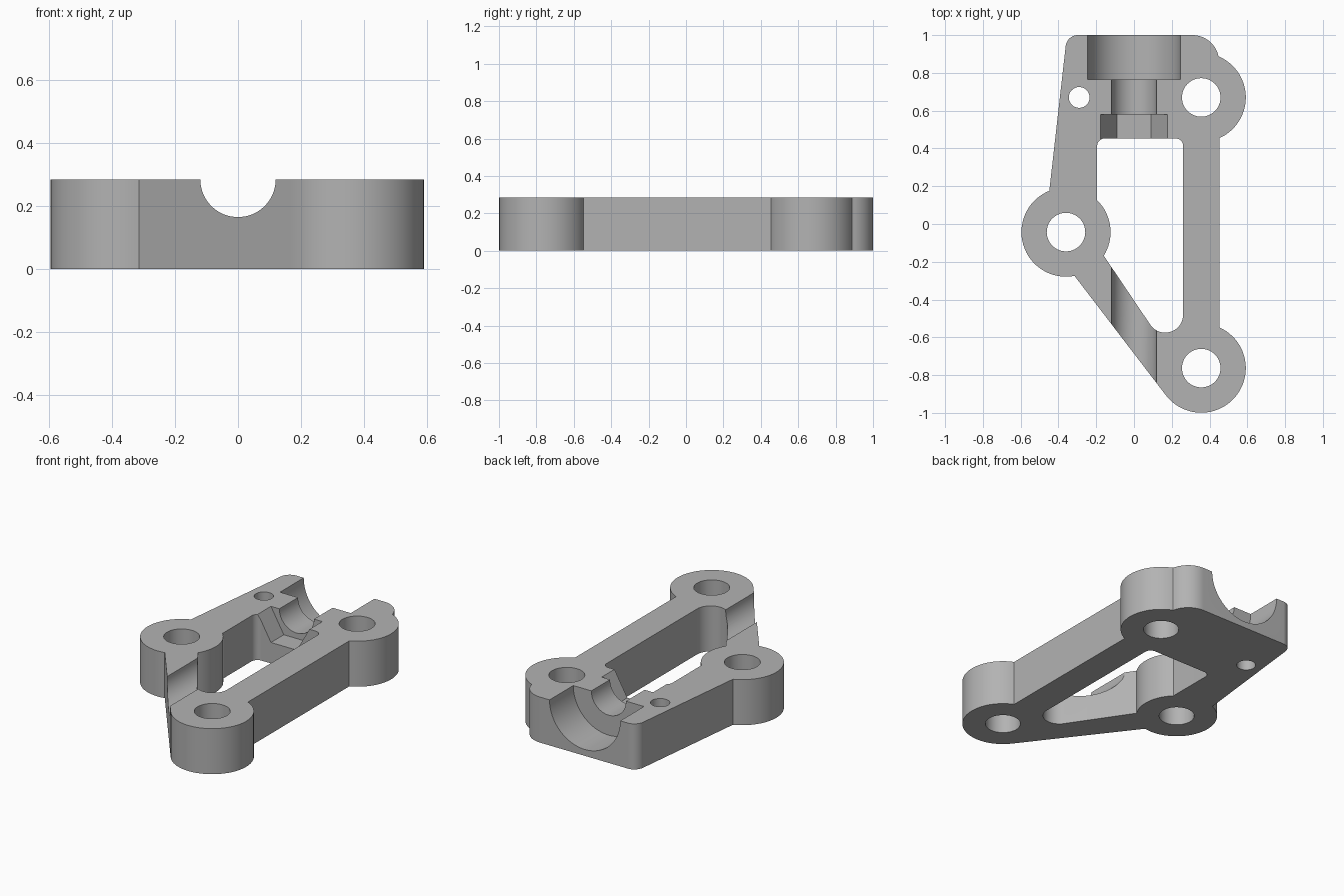
import bpy
from math import cos, sin, radians, pi

cube = bpy.data.objects.get("Cube")
if cube:
    bpy.data.objects.remove(cube, do_unlink=True)

HEIGHT = 0.285
BOSS_R, HOLE_R = 0.236, 0.102
FRONT, SIDE, BACK = (0.356, -0.763), (-0.36, -0.043), (0.356, 0.67)

grey = bpy.data.materials.new("plain grey")
grey.use_nodes = True
colour = (0.45, 0.45, 0.45, 1)
grey.diffuse_color = colour
grey.node_tree.nodes["Principled BSDF"].inputs["Base Color"].default_value = colour


def arc(centre, r, start, end):
    """Points along an arc, angles in degrees."""
    n = max(4, round(abs(end - start) / 5))
    angles = [radians(start + (end - start) * i / n) for i in range(n + 1)]
    return [(centre[0] + r * cos(a), centre[1] + r * sin(a)) for a in angles]


def prism(name, outline, low, high, place=lambda u, v, w: (u, v, w)):
    """Extrude a counter-clockwise outline from low to high."""
    n = len(outline)
    verts = [place(u, v, w) for w in (low, high) for u, v in outline]
    faces = [list(range(n))[::-1], list(range(n, 2 * n))]
    faces += [(i, (i + 1) % n, n + (i + 1) % n, n + i) for i in range(n)]
    mesh = bpy.data.meshes.new(name)
    mesh.from_pydata(verts, [], faces)
    mesh.materials.append(grey)
    obj = bpy.data.objects.new(name, mesh)
    bpy.context.collection.objects.link(obj)
    return obj


def ring(r, sides, centre=(0, 0)):
    return [(centre[0] + r * cos(2 * pi * i / sides),
             centre[1] + r * sin(2 * pi * i / sides)) for i in range(sides)]


def lengthwise(name, r, sides, y0, y1):
    """Round or hexagonal bar along y, centred on the top surface."""
    return prism(name, ring(r, sides), -y1, -y0,
                 lambda u, v, w: (u, -w, HEIGHT + v))


# Frame body with its three bosses
outer = (arc(FRONT, BOSS_R, 217.5, 426) + arc(BACK, BOSS_R, -66, 67)
         + arc((0.31, 0.86), 0.14, 12, 90) + arc((-0.297, 0.935), 0.065, 90, 173)
         + arc(SIDE, BOSS_R, 112, 281))
frame = prism("bracket_frame", outer, 0, HEIGHT)

# Central window, following the side boss
window = (arc(SIDE, BOSS_R, 45.5, -32) + arc((0.165, -0.48), 0.095, 214, 360)
          + arc((0.22, 0.413), 0.04, 0, 90) + arc((-0.155, 0.413), 0.04, 90, 180))
cutters = [prism("window_cutter", window, -0.1, 0.5)]

# Bolt holes and the small pin hole
for centre, r in [(FRONT, HOLE_R), (SIDE, HOLE_R), (BACK, HOLE_R),
                  ((-0.29, 0.67), 0.055)]:
    cutters.append(prism("hole_cutter", ring(r, 64, centre), -0.1, 0.5))

# Bearing seat, shaft groove, nut pocket and front arm groove
cutters += [lengthwise("bearing_cutter", 0.245, 96, 0.765, 1.1),
            lengthwise("shaft_cutter", 0.12, 64, 0.5, 0.9),
            lengthwise("nut_cutter", 0.178, 6, 0.4, 0.58),
            lengthwise("arm_groove_cutter", 0.12, 64, -1.1, 0)]

bpy.ops.object.select_all(action="DESELECT")
bpy.context.view_layer.objects.active = frame
frame.select_set(True)
for cutter in cutters:
    cutter.hide_render = True
    mod = frame.modifiers.new("cut", "BOOLEAN")
    mod.operation = "DIFFERENCE"
    mod.solver = "EXACT"
    mod.object = cutter
    bpy.ops.object.modifier_apply(modifier=mod.name)
    bpy.data.objects.remove(cutter, do_unlink=True)

bpy.ops.object.shade_smooth_by_angle(angle=radians(25))
